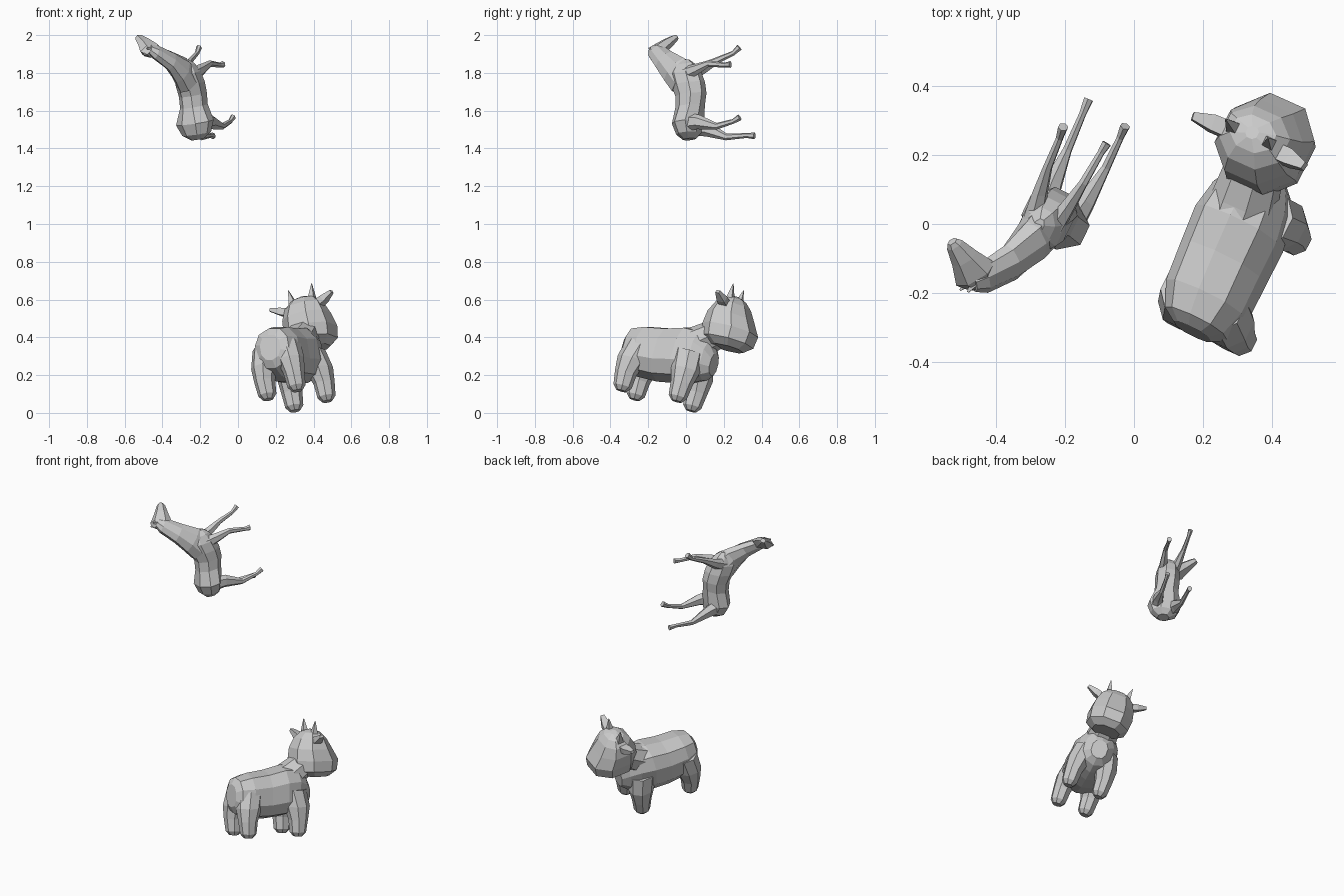
import bpy, bmesh
from math import cos, sin, pi
from mathutils import Vector, Matrix


def frame(origin, right, fwd):
    """Local axes of one animal: x right, y forward, z up along its back."""
    f = Vector(fwd).normalized()
    r = Vector(right)
    r = (r - f * r.dot(f)).normalized()
    m = Matrix((r, f, r.cross(f))).transposed().to_4x4()
    m.translation = Vector(origin)
    return m


def tube(name, m, secs, sides=8, ref=(0, 0, 1), axis=None, sq=1.0):
    """Loft through sections (centre, half width, half depth); flat shaded, capped."""
    pts = [Vector(s[0]) for s in secs]
    ref = Vector(ref)
    bm = bmesh.new()
    rings = []
    for i, (c, a, b) in enumerate(secs):
        t = Vector(axis) if axis else pts[min(i + 1, len(pts) - 1)] - pts[max(i - 1, 0)]
        t.normalize()
        side = ref.cross(t).normalized()
        up = t.cross(side)
        ring = []
        for k in range(sides):
            w = 2 * pi * (k + 0.5) / sides
            cx, sy = cos(w), sin(w)
            cx = abs(cx) ** sq * (1 if cx > 0 else -1)
            sy = abs(sy) ** sq * (1 if sy > 0 else -1)
            ring.append(bm.verts.new(pts[i] + side * a * cx + up * b * sy))
        rings.append(ring)
    for p, q in zip(rings, rings[1:]):
        for k in range(sides):
            j = (k + 1) % sides
            bm.faces.new((p[k], p[j], q[j], q[k]))
    bm.faces.new(rings[0][::-1])
    bm.faces.new(rings[-1])
    bmesh.ops.recalc_face_normals(bm, faces=bm.faces)
    bm.transform(m)
    me = bpy.data.meshes.new(name)
    bm.to_mesh(me)
    bm.free()
    ob = bpy.data.objects.new(name, me)
    bpy.context.collection.objects.link(ob)
    return ob


Y, Z = (0, 1, 0), (0, 0, 1)

# ---- Stocky calf ----
C = frame((0.314, -0.157, 0.064), (0.878, -0.40, 0.266), (0.447, 0.879, -0.173))
tube("calf_body", C, [
    ((0.01, -0.25, 0.25), 0.06, 0.07), ((0.01, -0.225, 0.25), 0.1, 0.11),
    ((0.005, -0.15, 0.245), 0.13, 0.138), ((0, -0.03, 0.25), 0.135, 0.148),
    ((0, 0.08, 0.268), 0.14, 0.155), ((0, 0.17, 0.275), 0.122, 0.145),
    ((0, 0.23, 0.265), 0.09, 0.11), ((0, 0.27, 0.25), 0.05, 0.06)],
    sides=10, axis=Y, sq=0.85)
tube("calf_neck", C, [((0, 0.06, 0.3), 0.1, 0.1), ((0, 0.15, 0.355), 0.1, 0.088),
                      ((0, 0.27, 0.44), 0.085, 0.075)])
tube("calf_head", C, [
    ((0.005, 0.32, 0.35), 0.085, 0.09), ((0.006, 0.312, 0.385), 0.13, 0.142),
    ((0.006, 0.31, 0.45), 0.138, 0.152), ((0.004, 0.292, 0.52), 0.128, 0.126),
    ((0.004, 0.288, 0.58), 0.105, 0.092), ((0.004, 0.29, 0.615), 0.07, 0.055),
    ((0.004, 0.29, 0.63), 0.02, 0.02)],
    ref=Y, axis=Z, sq=0.9)
for s, side in ((-1, "left"), (1, "right")):
    # legs swell into shoulder and haunch
    for y, x, lean, end in ((0.165, 0.097, 1.0, "front"), (-0.172, 0.088, 1.02, "rear")):
        tube(f"calf_{end}_{side}_leg", C, [
            ((s * x, y, 0.0), 0.028, 0.028), ((s * x, y, 0.025), 0.048, 0.05),
            ((s * x, y * lean, 0.1), 0.055, 0.06), ((s * x * 0.9, y * 0.97, 0.18), 0.07, 0.08),
            ((s * x * 0.7, y * 0.85, 0.28), 0.07, 0.085)],
            sides=8, ref=Y, axis=Z)
    tube(f"calf_{side}_ear", C, [
        ((s * 0.07, 0.28, 0.56), 0.035, 0.03), ((s * 0.13, 0.275, 0.582), 0.034, 0.026),
        ((s * 0.185, 0.266, 0.607), 0.016, 0.012)], sides=4)
    tube(f"calf_{side}_horn", C, [
        ((s * 0.055, 0.285, 0.59), 0.03, 0.03), ((s * 0.07, 0.284, 0.686), 0.002, 0.002)],
        sides=4, ref=Y)

# ---- Slender horse, reared upright in the air ----
H = frame((-0.25, 0.0, 1.67), (0.886, -0.448, 0.108), (-0.16, -0.08, 0.984))
tube("horse_body", H, [
    ((0, -0.225, 0.0), 0.035, 0.035), ((0, -0.195, 0.0), 0.08, 0.065),
    ((0, -0.135, 0.0), 0.105, 0.082), ((0, -0.05, -0.02), 0.073, 0.08),
    ((0, 0.01, -0.03), 0.073, 0.085), ((0, 0.07, -0.02), 0.075, 0.092),
    ((0, 0.13, -0.005), 0.068, 0.09), ((0, 0.175, -0.005), 0.045, 0.06),
    ((0, 0.2, -0.01), 0.015, 0.025)], axis=Y)
tube("horse_neck", H, [
    ((0, 0.09, 0.0), 0.064, 0.09), ((-0.005, 0.155, 0.05), 0.056, 0.085),
    ((-0.025, 0.217, 0.118), 0.042, 0.064), ((-0.07, 0.28, 0.187), 0.034, 0.05),
    ((-0.09, 0.3, 0.21), 0.025, 0.03)])
tube("horse_head", H, [
    ((-0.07, 0.275, 0.2), 0.028, 0.045), ((-0.095, 0.292, 0.185), 0.038, 0.066),
    ((-0.14, 0.328, 0.153), 0.03, 0.042), ((-0.18, 0.356, 0.127), 0.02, 0.026),
    ((-0.19, 0.364, 0.12), 0.014, 0.016)], sides=6, ref=(0.075, -0.008, -0.11))
for n, base, tip in (("left", (-0.1, 0.272, 0.21), (-0.116, 0.283, 0.249)),
                     ("right", (-0.085, 0.3, 0.205), (-0.09, 0.31, 0.24))):
    tube(f"horse_{n}_ear", H, [(base, 0.018, 0.014), (tip, 0.004, 0.004)], sides=4, ref=Y)

# Legs: thigh, joint, shin, fetlock and hoof, each pair mid stride
LEGS = {
    "front_left": [(-0.032, 0.125, -0.02), (-0.045, 0.15, -0.095), (-0.054, 0.18, -0.175),
                   (-0.057, 0.205, -0.27), (-0.059, 0.231, -0.308)],
    "front_right": [(0.032, 0.12, -0.02), (0.045, 0.133, -0.095), (0.057, 0.15, -0.175),
                    (0.062, 0.128, -0.275), (0.065, 0.126, -0.308)],
    "rear_left": [(-0.045, -0.15, -0.01), (-0.058, -0.178, -0.085), (-0.069, -0.232, -0.185),
                  (-0.076, -0.24, -0.3), (-0.08, -0.248, -0.345)],
    "rear_right": [(0.045, -0.14, -0.01), (0.055, -0.15, -0.085), (0.06, -0.19, -0.195),
                   (0.06, -0.178, -0.295), (0.06, -0.162, -0.335)],
}
for n, path in LEGS.items():
    k = 1.3 if "rear" in n else 1.0
    radii = [(0.032 * k, 0.04 * k), (0.023 * k, 0.03 * k), (0.014, 0.018),
             (0.011, 0.013), (0.015, 0.018)]
    tube(f"horse_{n}_leg", H, [(p, a, b) for p, (a, b) in zip(path, radii)], sides=6, ref=Y)
